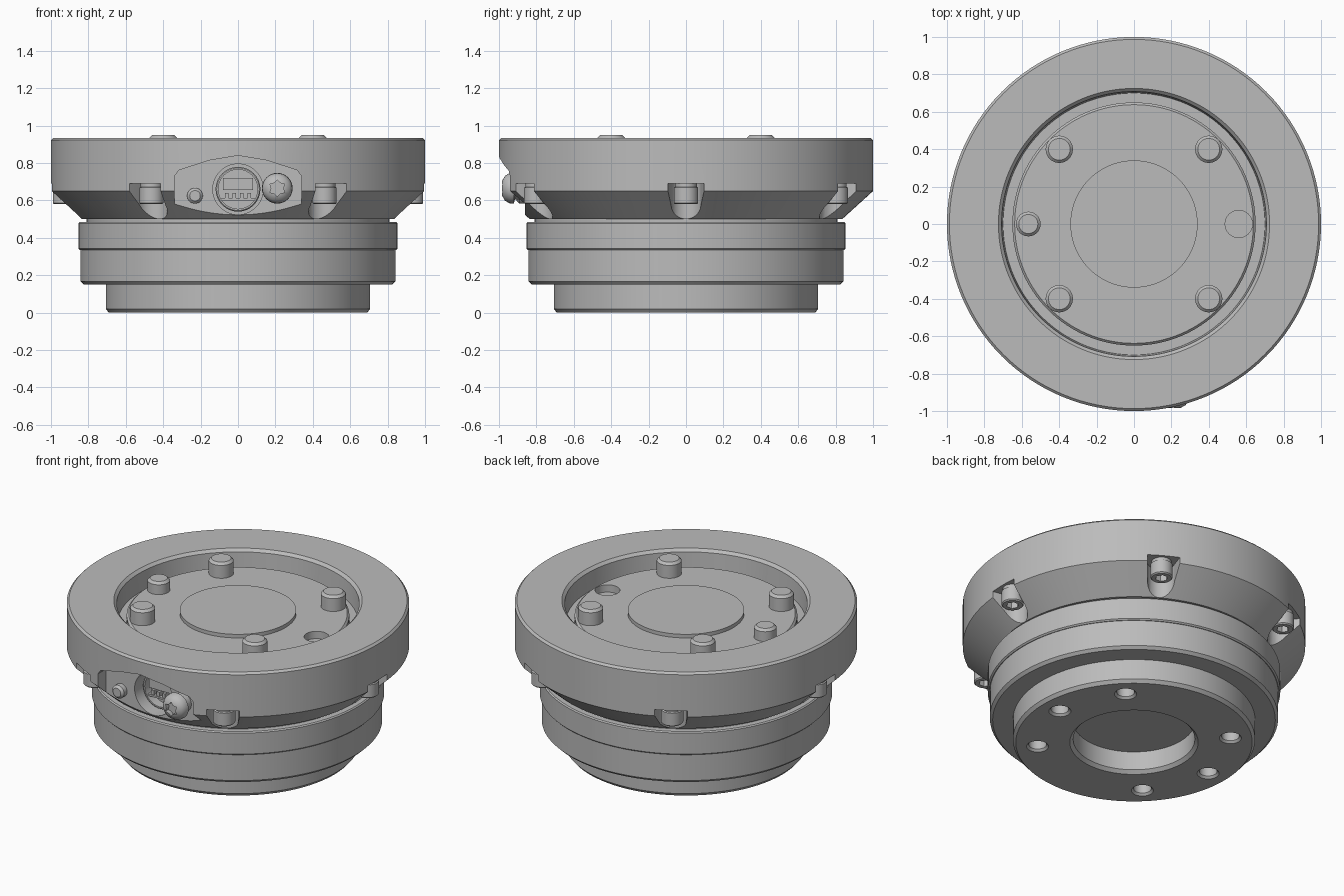
import bpy
import bmesh
from math import pi, sin, cos, radians
from mathutils import Matrix

cube = bpy.data.objects.get("Cube")
if cube:
    bpy.data.objects.remove(cube)

grey = bpy.data.materials.new("machined grey")
grey.use_nodes = True
GREY = (0.5, 0.5, 0.5, 1)
grey.diffuse_color = GREY
grey.node_tree.nodes["Principled BSDF"].inputs["Base Color"].default_value = GREY

UP = Matrix.Identity(4)
FRONT = Matrix.Rotation(pi / 2, 4, 'X')  # local (x, y, z) becomes (x, -z, y)


def at(x, y, z=0):
    return Matrix.Translation((x, y, z))


def turn(angle):
    return Matrix.Rotation(radians(angle), 4, 'Z')


def finish(name, bm, matrix):
    bmesh.ops.recalc_face_normals(bm, faces=bm.faces)
    mesh = bpy.data.meshes.new(name)
    bm.to_mesh(mesh)
    bm.free()
    mesh.transform(matrix)
    mesh.materials.append(grey)
    ob = bpy.data.objects.new(name, mesh)
    bpy.context.collection.objects.link(ob)
    return ob


def lathe(name, profile, matrix=UP, steps=32):
    """Turn a (radius, height) profile that starts and ends on the axis."""
    bm = bmesh.new()
    verts = [bm.verts.new((r, 0, h)) for r, h in profile]
    edges = [bm.edges.new(pair) for pair in zip(verts, verts[1:])]
    bmesh.ops.spin(bm, geom=verts + edges, cent=(0, 0, 0), axis=(0, 0, 1),
                   angle=2 * pi, steps=steps)
    bmesh.ops.remove_doubles(bm, verts=bm.verts, dist=0.0001)
    return finish(name, bm, matrix)


def rod(name, r, low, high, bevel=0.0, matrix=UP, steps=32):
    profile = [(0, low), (r, low), (r, high - bevel), (r - bevel, high), (0, high)]
    return lathe(name, profile, matrix, steps)


def prism(name, outline, low, high, matrix=UP):
    bm = bmesh.new()
    face = bm.faces.new([bm.verts.new((x, y, low)) for x, y in outline])
    ext = bmesh.ops.extrude_face_region(bm, geom=[face])
    moved = [v for v in ext["geom"] if isinstance(v, bmesh.types.BMVert)]
    bmesh.ops.translate(bm, verts=moved, vec=(0, 0, high - low))
    return finish(name, bm, matrix)


def box(name, x0, x1, z0, z1, low, high):
    return prism(name, [(x0, z0), (x1, z0), (x1, z1), (x0, z1)], low, high, FRONT)


def cut(target, cutters):
    for cutter in cutters:
        cutter.hide_render = True
        mod = target.modifiers.new("cut", 'BOOLEAN')
        mod.operation = 'DIFFERENCE'
        mod.solver = 'EXACT'
        mod.object = cutter
        bpy.context.view_layer.objects.active = target
        bpy.ops.object.modifier_apply(modifier=mod.name)
        bpy.data.objects.remove(cutter)


PIN_R = 0.565
PIN_ANGLES = (45, 135, 180, 225, 315)

# Lower body with stepped flanges and a shallow central bore underneath
base = lathe("lower_body", [
    (0, 0.14), (0.355, 0.14), (0.355, 0.02), (0.375, 0), (0.69, 0),
    (0.707, 0.02), (0.707, 0.15), (0.825, 0.15), (0.842, 0.167),
    (0.842, 0.335), (0.846, 0.335), (0.854, 0.343), (0.854, 0.478),
    (0.847, 0.485), (0.81, 0.485), (0.81, 0.51), (0, 0.51)], steps=128)
cut(base, [lathe("bolt_hole_cutter",
                 [(0, -0.02), (0.085, -0.02), (0.052, 0.013), (0.052, 0.12), (0, 0.12)],
                 turn(a) @ at(PIN_R, 0)) for a in PIN_ANGLES + (0,)])

# Upper ring with a conical underside and a recessed top
ring = lathe("upper_ring", [
    (0, 0.5), (0.835, 0.5), (1, 0.65), (1, 0.922), (0.987, 0.935),
    (0.725, 0.935), (0.708, 0.918), (0.70, 0.80), (0, 0.80)], steps=128)

# Six flared pockets in the cone
arc = [(0.915 + 0.08 * cos(t), 0.08 * sin(t))
       for t in [radians(90 + 15 * i) for i in range(13)]]
pocket = arc + [(1.06, -0.11), (1.06, 0.11)]
cut(ring, [prism("pocket_cutter", pocket, 0.45, 0.69, turn(60 * i)) for i in range(6)])

# Connector recess and its bore on the front
recess = [(-0.34, 0.4), (0.34, 0.4), (0.34, 0.73), (0.315, 0.762), (0.15, 0.815),
          (0, 0.84), (-0.15, 0.815), (-0.315, 0.762), (-0.34, 0.73)]
cut(ring, [prism("recess_cutter", recess, 0.86, 1.1, FRONT),
           rod("bore_cutter", 0.135, 0.72, 0.95, matrix=at(0, 0, 0.66) @ FRONT, steps=48)])

# Face plate with a raised centre disc and one locating hole
plate = lathe("face_plate", [
    (0, 0.79), (0.65, 0.79), (0.65, 0.84), (0.638, 0.852), (0.34, 0.852),
    (0.34, 0.875), (0, 0.875)], steps=128)
cut(plate, [rod("locating_hole_cutter", 0.073, 0.805, 0.95, matrix=at(0.56, 0))])
parts = [base, ring, plate]

# Drive pins standing on the plate
for a in PIN_ANGLES:
    short = a == 180
    parts.append(rod("dowel_pin" if short else "drive_pin", 0.066 if short else 0.073,
                     0.8, 0.93 if short else 0.95, 0.015, turn(a) @ at(PIN_R, 0)))

# Socket-head bolts hanging in the pockets
hexagon = [(0.037 * cos(i * pi / 3), 0.037 * sin(i * pi / 3)) for i in range(6)]
bolt = lathe("pocket_bolt", [(0, 0.58), (0.058, 0.58), (0.065, 0.587), (0.065, 0.668),
                             (0.058, 0.672), (0.058, 0.70), (0, 0.70)])
cut(bolt, [prism("hex_cutter", hexagon, 0.55, 0.63)])
bolt.data.transform(at(0.925, 0))
parts.append(bolt)
for i in range(1, 6):
    copy = bpy.data.objects.new("pocket_bolt", bolt.data.copy())
    copy.data.transform(turn(60 * i))
    bpy.context.collection.objects.link(copy)
    parts.append(copy)

# Domed retaining screw with a star recess, beside the connector
screw = lathe("retaining_screw", [(0, 0.85), (0.06, 0.85), (0.06, 0.915), (0.082, 0.92),
                                  (0.08, 0.945), (0.066, 0.968), (0.04, 0.983), (0, 0.988)])
star = [((0.045 if i % 2 else 0.032) * cos(i * pi / 6),
         (0.045 if i % 2 else 0.032) * sin(i * pi / 6)) for i in range(12)]
cut(screw, [prism("star_cutter", star, 0.955, 1.05)])
screw.data.transform(at(0.21, 0, 0.665) @ FRONT)
parts.append(screw)

# Small guide stud on the other side
parts.append(rod("guide_stud", 0.042, 0.85, 0.905, 0.014, at(-0.23, 0, 0.625) @ FRONT))

# Connector insert: rim, key block and contact row
rim = rod("connector_rim", 0.12, 0.71, 0.80, 0.006, at(0, 0, 0.66) @ FRONT)
cut(rim, [rod("rim_cutter", 0.105, 0.74, 0.9, matrix=at(0, 0, 0.66) @ FRONT)])
parts += [rim,
          box("connector_key", -0.08, 0.08, 0.655, 0.72, 0.72, 0.79),
          box("connector_bar", -0.09, 0.09, 0.6, 0.612, 0.72, 0.79)]
for i in range(4):
    x = -0.06 + 0.04 * i
    parts.append(box("connector_contact", x - 0.01, x + 0.01, 0.61, 0.64, 0.72, 0.785))

# Smooth curved walls, keep machined edges sharp
bpy.ops.object.select_all(action='DESELECT')
for ob in parts:
    ob.select_set(True)
bpy.context.view_layer.objects.active = base
bpy.ops.object.shade_smooth_by_angle(angle=radians(30))
